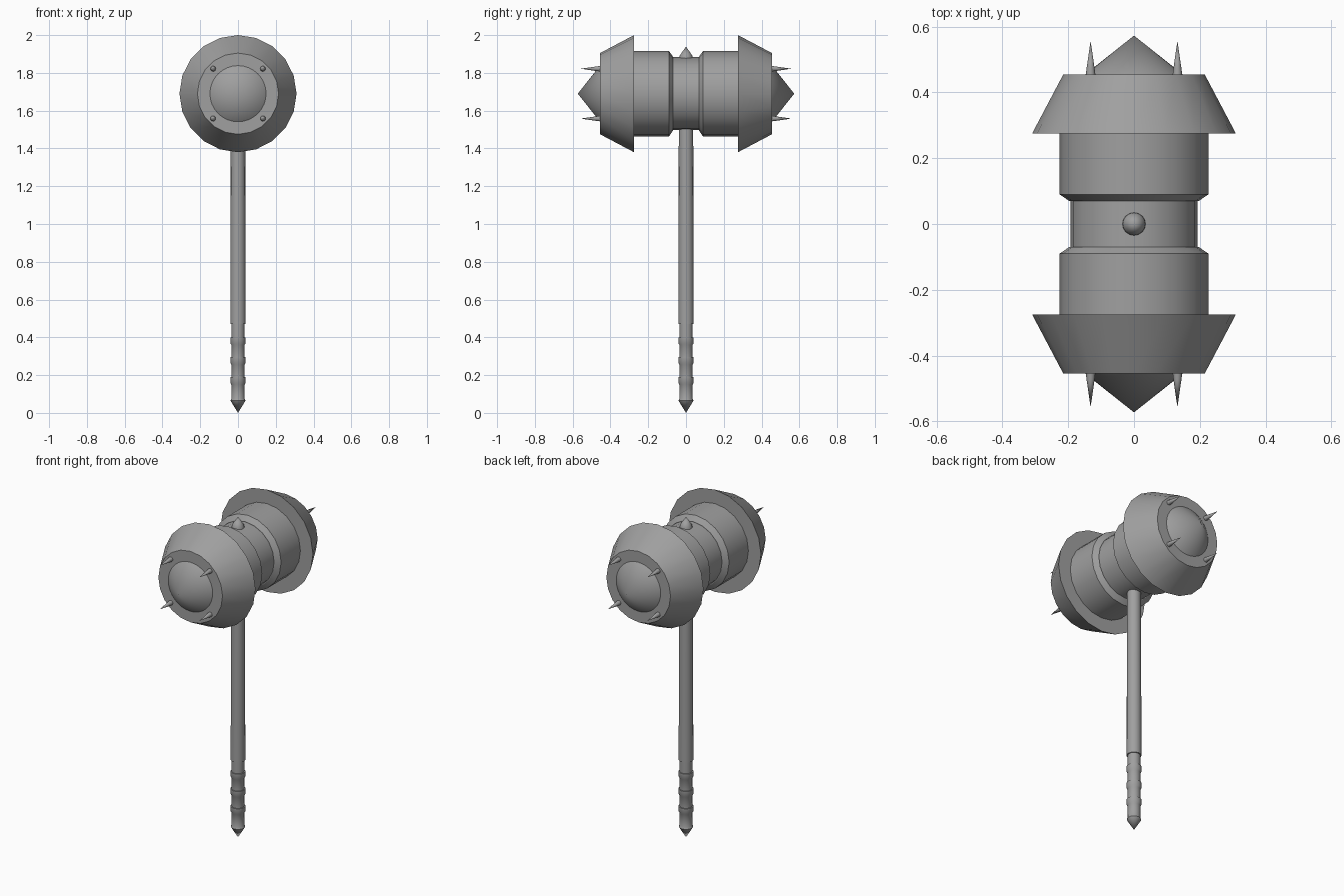
import bpy, bmesh, math
from mathutils import Matrix, Vector

cube = bpy.data.objects.get("Cube")
if cube:
    bpy.data.objects.remove(cube, do_unlink=True)

GREY = (0.35, 0.35, 0.35, 1)
metal = bpy.data.materials.new("grey_metal")
metal.use_nodes = True
metal.diffuse_color = GREY
metal.node_tree.nodes["Principled BSDF"].inputs["Base Color"].default_value = GREY

HEAD_Z = 1.69


def lathe(name, profile, sides, matrix=Matrix()):
    """Spin (radius, height) points round z; close the ends; place by matrix."""
    bm = bmesh.new()
    rings = []
    for r, h in profile:
        if r == 0:
            rings.append([bm.verts.new((0, 0, h))])
        else:
            angles = [2 * math.pi * i / sides for i in range(sides)]
            rings.append([bm.verts.new((r * math.cos(a), r * math.sin(a), h)) for a in angles])
    for low, high in zip(rings, rings[1:]):
        for i in range(sides):
            j = (i + 1) % sides
            corners = [low[i % len(low)], low[j % len(low)],
                       high[j % len(high)], high[i % len(high)]]
            bm.faces.new(list(dict.fromkeys(corners)))
    for ring in (rings[0], rings[-1]):
        if len(ring) > 1:
            bm.faces.new(ring)
    bmesh.ops.recalc_face_normals(bm, faces=bm.faces)
    mesh = bpy.data.meshes.new(name)
    bm.to_mesh(mesh)
    bm.free()
    mesh.materials.append(metal)
    obj = bpy.data.objects.new(name, mesh)
    obj.matrix_world = matrix
    bpy.context.collection.objects.link(obj)
    bpy.ops.object.select_all(action='DESELECT')
    obj.select_set(True)
    bpy.context.view_layer.objects.active = obj
    bpy.ops.object.shade_smooth_by_angle(angle=math.radians(32))
    return obj


# Handle shaft
lathe("shaft", [(0.041, 0.47), (0.038, 1.55)], 16)

# Stepped grip with a pointed pommel
grip = [(0, 0), (0.04, 0.065), (0.035, 0.075)]
for step in (0.19, 0.295, 0.4):
    grip += [(0.035, step - 0.04), (0.041, step - 0.03), (0.041, step), (0.035, step)]
grip.append((0.035, 0.475))
lathe("grip", grip, 16)

# Narrow neck in the middle of the head
turn = Matrix.Rotation(math.pi / 2, 4, 'X')
centre = Matrix.Translation((0, 0, HEAD_Z))
lathe("head_neck", [(0.193, -0.08), (0.193, 0.08)], 20, centre @ turn)

# Small spike on top of the neck
lathe("top_spike", [(0.036, 1.87), (0.034, 1.89), (0, 1.94)], 16)

# Both hammer ends
for side, facing in (("front", 0), ("back", math.pi)):
    place = centre @ Matrix.Rotation(facing, 4, 'Z') @ turn
    lathe(side + "_drum", [(0.197, 0.07), (0.226, 0.09), (0.226, 0.29)], 20, place)
    lathe(side + "_flare", [(0.31, 0.275), (0.215, 0.455)], 20, place)
    lathe(side + "_point", [(0.155, 0.45), (0, 0.573)], 32, place)
    for x in (-1, 1):
        for y in (-1, 1):
            spot = Matrix.Translation(Vector((x * 0.132, y * 0.132, 0)))
            name = f"{side}_spike_{'left' if x > 0 else 'right'}_{'upper' if y > 0 else 'lower'}"
            lathe(name, [(0.015, 0.45), (0.012, 0.475), (0, 0.557)], 12, place @ spot)
